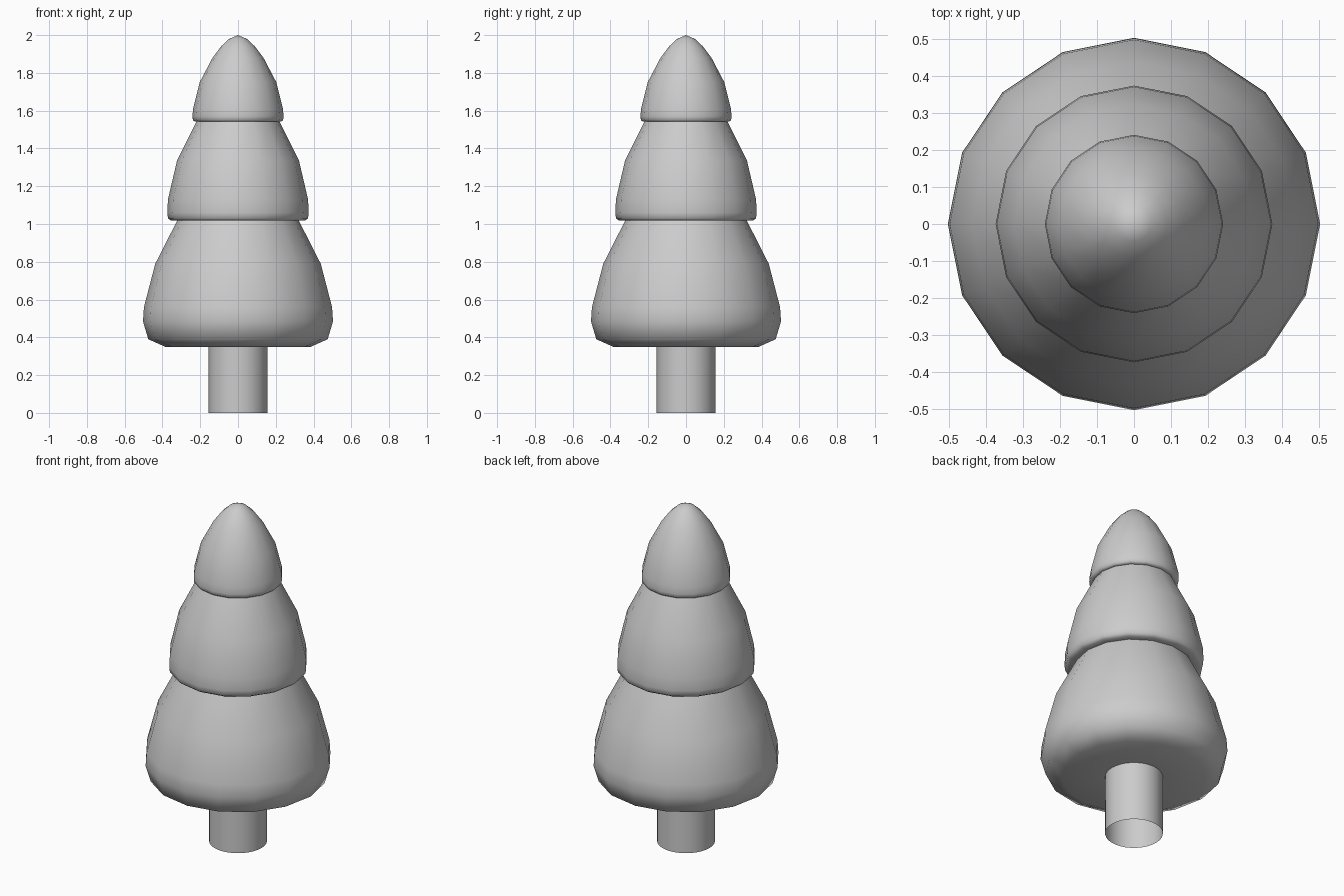
import bpy, bmesh
from math import cos, sin, pi, radians

if "Cube" in bpy.data.objects:
    bpy.data.objects.remove(bpy.data.objects["Cube"])


def lathe(name, profile, sides, angle):
    """Revolve (radius, z) points around z; radius 0 makes a pole."""
    bm = bmesh.new()
    rings = []
    for r, z in profile:
        if r == 0:
            rings.append([bm.verts.new((0, 0, z))] * sides)
        else:
            rings.append([bm.verts.new((r * cos(2 * pi * i / sides),
                                        r * sin(2 * pi * i / sides), z))
                          for i in range(sides)])
    for a, b in zip(rings, rings[1:]):
        for i in range(sides):
            j = (i + 1) % sides
            quad = list(dict.fromkeys((a[i], a[j], b[j], b[i])))
            bm.faces.new(quad)
    mesh = bpy.data.meshes.new(name)
    bm.to_mesh(mesh)
    bm.free()
    obj = bpy.data.objects.new(name, mesh)
    bpy.context.collection.objects.link(obj)
    bpy.ops.object.select_all(action='DESELECT')
    obj.select_set(True)
    bpy.context.view_layer.objects.active = obj
    bpy.ops.object.shade_smooth_by_angle(angle=radians(angle))
    return obj


# Three rounded tiers of foliage, stepped inward under each ledge
lathe("foliage", [
    (0, 0.35), (0.15, 0.35), (0.385, 0.35), (0.475, 0.39), (0.503, 0.485),
    (0.498, 0.56), (0.438, 0.79), (0.322, 1.018),
    (0.355, 1.018), (0.371, 1.03), (0.374, 1.06), (0.371, 1.13),
    (0.323, 1.335), (0.22, 1.542),
    (0.228, 1.542), (0.239, 1.55), (0.241, 1.57), (0.238, 1.61),
    (0.203, 1.75), (0.135, 1.88), (0.09, 1.94), (0.047, 1.98), (0, 2.0),
], 16, 75)

# Trunk: a tube, open at the bottom
lathe("trunk", [(0.155, 0), (0.155, 0.36)], 32, 40)
